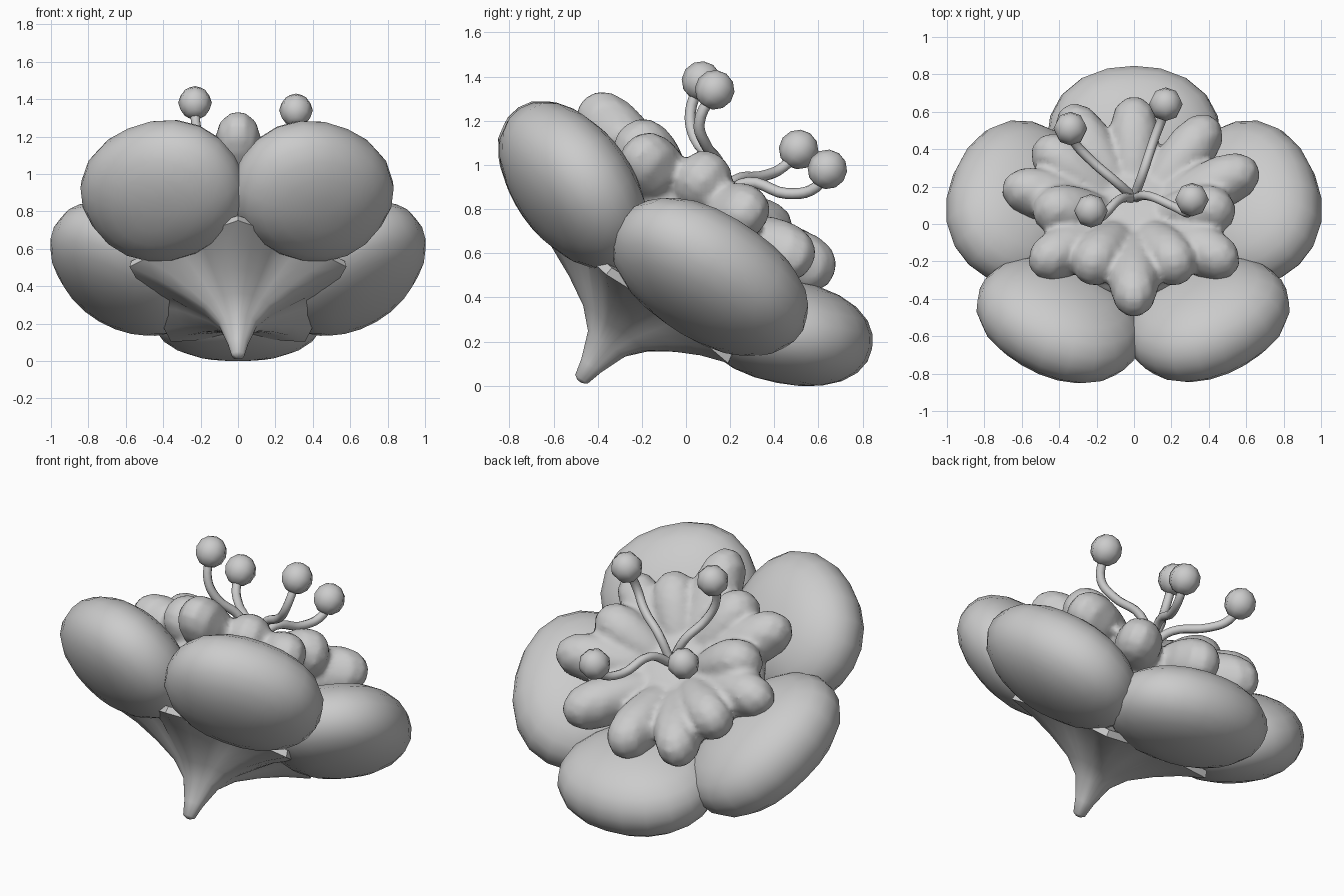
import bpy, bmesh, math
from mathutils import Matrix, Vector

if "Cube" in bpy.data.objects:
    bpy.data.objects.remove(bpy.data.objects["Cube"])

# Flower frame: axis leans towards +y, origin on the flower axis
FRAME = Matrix.Rotation(math.radians(-36), 4, 'X') @ Matrix.Translation((0, -0.40, 0))


def finish(bm, name, smooth=60):
    bmesh.ops.recalc_face_normals(bm, faces=bm.faces)
    me = bpy.data.meshes.new(name)
    bm.to_mesh(me)
    bm.free()
    ob = bpy.data.objects.new(name, me)
    bpy.context.collection.objects.link(ob)
    bpy.context.view_layer.objects.active = ob
    ob.select_set(True)
    bpy.ops.object.shade_smooth_by_angle(angle=math.radians(smooth))
    ob.select_set(False)
    return ob


def add_blob(bm, matrix, size, seg=20, rings=12, power=2.0, taper=0.0):
    """Rounded, slightly boxy ellipsoid that widens along +x by taper."""
    new = bmesh.ops.create_uvsphere(bm, u_segments=seg, v_segments=rings, radius=1)["verts"]
    for v in new:
        v.co /= sum(abs(c) ** power for c in v.co) ** (1 / power)
        w = 1 + taper * v.co.x
        v.co = matrix @ Vector((v.co.x * size[0], v.co.y * size[1] * w, v.co.z * size[2] * w))


def blob(name, *args, **kw):
    bm = bmesh.new()
    add_blob(bm, *args, **kw)
    return finish(bm, name)


def spoke(angle, radius, height, tilt):
    return (FRAME @ Matrix.Rotation(math.radians(angle), 4, 'Z')
            @ Matrix.Translation((radius, 0, height))
            @ Matrix.Rotation(-tilt, 4, 'Y'))


# Five plump outer petals, cupped upwards (radius, half width, height, half thickness)
petals = [(0.625, 0.465, 0.465, 0.235), (0.64, 0.49, 0.462, 0.25), (0.68, 0.46, 0.435, 0.245),
          (0.675, 0.45, 0.435, 0.245), (0.64, 0.49, 0.462, 0.25)]
for i, (radius, width, height, thick) in enumerate(petals):
    blob(f"outer_petal_{i + 1}", spoke(90 + 72 * i, radius, height, math.radians(25)),
         (0.395, width, thick), power=2.2)

# Star-shaped calyx: revolved profile, pulled into five points
profile = [(-0.268, 0.012), (-0.255, 0.035), (-0.18, 0.055), (-0.06, 0.105), (0.02, 0.19),
           (0.09, 0.32), (0.15, 0.46), (0.195, 0.61), (0.235, 0.60), (0.25, 0.40)]
N = 40
bm = bmesh.new()
rows = []
for n, r in profile:
    row = []
    for k in range(N):
        a = math.radians(-90) + math.tau * k / N
        d = abs((k / (N / 5) + 0.5) % 1 - 0.5) * 2      # 0 at a point, 1 in a valley
        pull = 1 - 0.27 * min(1, r / 0.5) * d ** 0.8
        lift = 0.03 * min(1, r / 0.5) * d
        row.append(bm.verts.new(FRAME @ Vector((r * pull * math.cos(a), r * pull * math.sin(a), n + lift))))
    rows.append(row)
for lo, hi in zip(rows, rows[1:]):
    for k in range(N):
        bm.faces.new((lo[k], lo[(k + 1) % N], hi[(k + 1) % N], hi[k]))
bm.faces.new(rows[0])
bm.faces.new(rows[-1])
finish(bm, "calyx", 50)

# Inner corolla: core and rounded lobes (angle, reach, tip height) fused into one soft form
bm = bmesh.new()
add_blob(bm, FRAME @ Matrix.Translation((0, 0, 0.57)), (0.48, 0.48, 0.20))
lobes = [(-90, 0.74, 0.79), (90, 0.65, 0.81),
         (-62, 0.57, 0.80), (-38, 0.69, 0.75), (-12, 0.54, 0.86), (15, 0.69, 0.83), (50, 0.68, 0.79),
         (242, 0.57, 0.80), (218, 0.69, 0.75), (192, 0.54, 0.86), (173, 0.71, 0.79),
         (147, 0.63, 0.83), (122, 0.70, 0.80)]
for ang, reach, top in lobes:
    r0, n0 = 0.06, 0.62
    tilt = math.atan2(top - n0, reach - r0)
    half = math.hypot(top - n0, reach - r0) / 2
    add_blob(bm, spoke(ang, (r0 + reach) / 2, (n0 + top) / 2, tilt),
             (half, 0.125, 0.135), 14, 10, power=2.2, taper=0.3)
corolla = finish(bm, "corolla")
mod = corolla.modifiers.new("fuse", 'REMESH')
mod.mode = 'VOXEL'
mod.voxel_size = 0.02
mod.use_smooth_shade = True
mod = corolla.modifiers.new("soften", 'SMOOTH')
mod.iterations = 2

# Stamens: curved filament with a round anther
base = (0, 0.14, 0.84)
stamens = [
    [base, (-0.08, 0.13, 1.0), (-0.17, 0.04, 1.12), (-0.22, 0.02, 1.24), (-0.23, 0.07, 1.38)],
    [base, (0.08, 0.15, 1.0), (0.22, 0.09, 1.09), (0.29, 0.06, 1.19), (0.31, 0.13, 1.34)],
    [base, (-0.09, 0.22, 0.93), (-0.24, 0.35, 0.95), (-0.32, 0.44, 0.99), (-0.34, 0.51, 1.07)],
    [base, (0.05, 0.28, 0.92), (0.11, 0.46, 0.87), (0.16, 0.59, 0.90), (0.17, 0.64, 0.98)],
]
for i, pts in enumerate(stamens):
    cu = bpy.data.curves.new(f"filament_{i + 1}", 'CURVE')
    cu.dimensions = '3D'
    cu.bevel_depth = 0.025
    cu.bevel_resolution = 2
    cu.resolution_u = 5
    sp = cu.splines.new('BEZIER')
    sp.bezier_points.add(len(pts) - 1)
    for bp, p in zip(sp.bezier_points, pts):
        bp.co = p
        bp.handle_left_type = bp.handle_right_type = 'AUTO'
    bpy.context.collection.objects.link(bpy.data.objects.new(f"filament_{i + 1}", cu))
    blob(f"anther_{i + 1}", Matrix.Translation(pts[-1]) @ FRAME.to_3x3().to_4x4(),
         (0.09, 0.09, 0.09), 8, 6)
